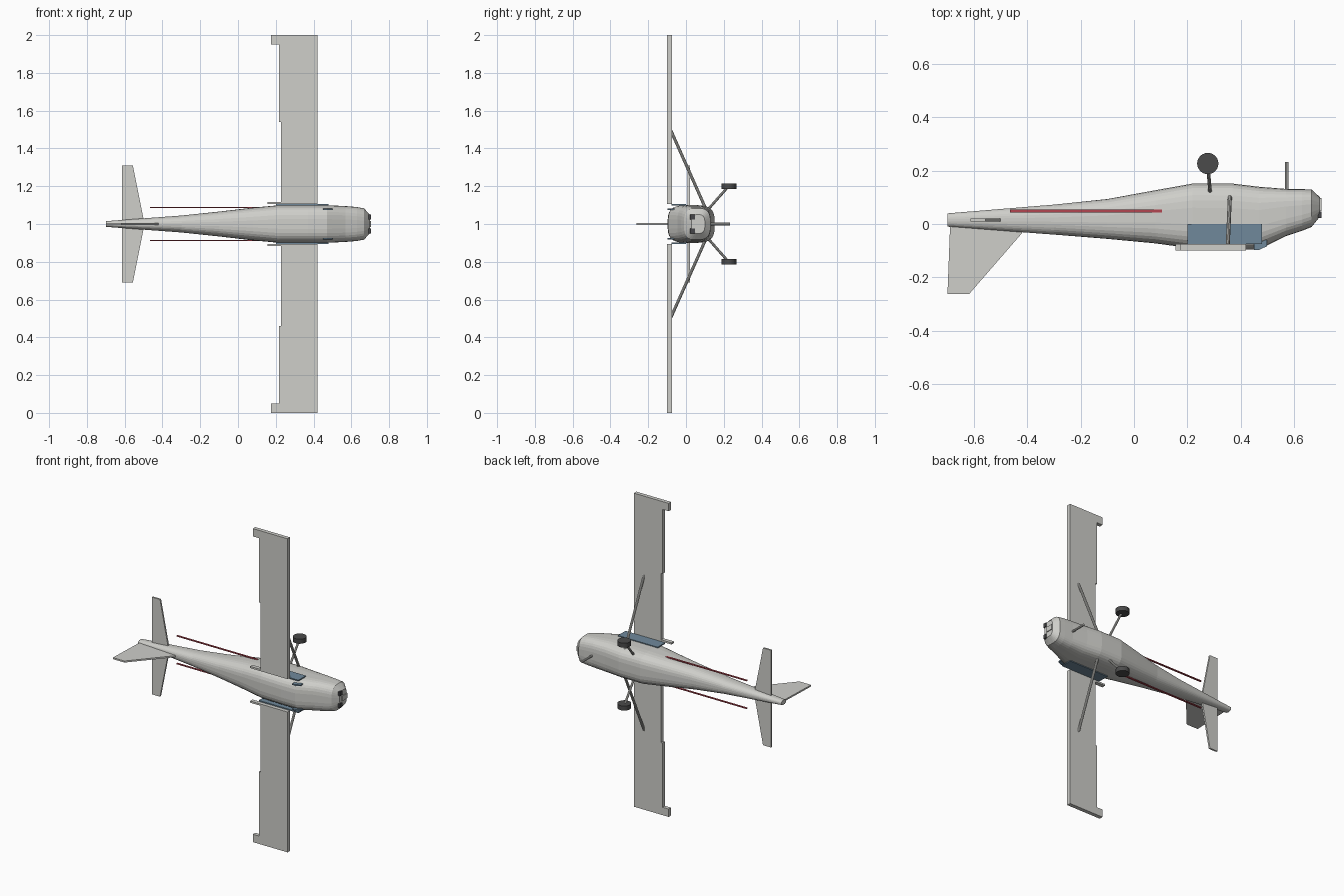
import bpy, bmesh, math
from mathutils import Vector

cube = bpy.data.objects.get("Cube")
if cube:
    bpy.data.objects.remove(cube, do_unlink=True)

MID = 1.0  # span runs along z, mirrored about this height


def material(name, rgb):
    m = bpy.data.materials.new(name)
    m.use_nodes = True
    m.diffuse_color = (*rgb, 1)
    m.node_tree.nodes["Principled BSDF"].inputs["Base Color"].default_value = (*rgb, 1)
    return m


grey = material("light grey", (0.62, 0.62, 0.59))
rubber = material("dark rubber", (0.07, 0.07, 0.07))
red = material("red", (0.45, 0.06, 0.08))
glass = material("blue glass", (0.16, 0.25, 0.33))
dark = material("dark intake", (0.06, 0.06, 0.065))


def finish(name, bm, mat):
    bmesh.ops.recalc_face_normals(bm, faces=bm.faces[:])
    mesh = bpy.data.meshes.new(name)
    bm.to_mesh(mesh)
    bm.free()
    mesh.materials.append(mat)
    ob = bpy.data.objects.new(name, mesh)
    bpy.context.collection.objects.link(ob)
    return ob


def prism(name, outline, start, end, mat, axis="z"):
    """Extrude an outline: (x, y) along z, or (x, z) along y."""
    bm = bmesh.new()
    place = (lambda a, b, c: (a, b, c)) if axis == "z" else (lambda a, b, c: (a, c, b))
    face = bm.faces.new([bm.verts.new(place(a, b, start)) for a, b in outline])
    out = bmesh.ops.extrude_face_region(bm, geom=[face])
    verts = [g for g in out["geom"] if isinstance(g, bmesh.types.BMVert)]
    bmesh.ops.translate(bm, verts=verts, vec=Vector(place(0, 0, end - start)))
    return finish(name, bm, mat)


def rect(x0, x1, y0, y1):
    return [(x0, y0), (x1, y0), (x1, y1), (x0, y1)]


def rod(name, p, q, radius, mat, sides=10):
    p, q = Vector(p), Vector(q)
    bm = bmesh.new()
    bmesh.ops.create_cone(bm, cap_ends=True, segments=sides, radius1=radius,
                          radius2=radius, depth=(q - p).length)
    turn = (q - p).to_track_quat("Z", "Y").to_matrix()
    bmesh.ops.rotate(bm, verts=bm.verts[:], cent=(0, 0, 0), matrix=turn)
    bmesh.ops.translate(bm, verts=bm.verts[:], vec=(p + q) / 2)
    return finish(name, bm, mat)


# Fuselage: x, roof y, belly y, half width, squareness
stations = [
    (-0.70, -0.01, 0.04, 0.015, 2.2),
    (-0.30, -0.04, 0.073, 0.045, 2.4),
    (-0.10, -0.056, 0.094, 0.066, 2.7),
    (0.08, -0.073, 0.127, 0.087, 3.0),
    (0.22, -0.092, 0.152, 0.10, 3.4),
    (0.37, -0.097, 0.152, 0.10, 3.4),
    (0.47, -0.095, 0.14, 0.10, 3.4),
    (0.57, -0.046, 0.132, 0.095, 3.4),
    (0.63, -0.026, 0.131, 0.09, 3.2),
    (0.667, -0.011, 0.13, 0.083, 3.0),
    (0.698, 0.028, 0.10, 0.05, 3.0),
]
SIDES = 32
bm = bmesh.new()
rings = []
for x, roof, belly, half, power in stations:
    ring = []
    for i in range(SIDES):
        a = math.tau * (i + 0.5) / SIDES
        c, s = math.cos(a), math.sin(a)
        y = (roof + belly) / 2 + math.copysign(abs(c) ** (2 / power), c) * (belly - roof) / 2
        z = MID + math.copysign(abs(s) ** (2 / power), s) * half
        ring.append(bm.verts.new((x, y, z)))
    rings.append(ring)
for a, b in zip(rings, rings[1:]):
    for i in range(SIDES):
        j = (i + 1) % SIDES
        bm.faces.new((a[i], a[j], b[j], b[i]))
bm.faces.new(rings[0])
bm.faces.new(rings[-1])
finish("fuselage", bm, grey)

# Tail surfaces
prism("tail_fin", [(-0.69, 0.0), (-0.70, -0.262), (-0.618, -0.262), (-0.42, -0.034), (-0.42, 0.0)],
      MID - 0.005, MID + 0.005, grey)
tip = 0.31
prism("tailplane", [(-0.614, MID - tip), (-0.557, MID - tip), (-0.495, MID),
                    (-0.557, MID + tip), (-0.614, MID + tip)], 0.009, 0.02, grey, "y")

# Parts that repeat on both sides
wing_outline = [(0.42, 0.105), (0.42, 1.0), (0.175, 1.0), (0.175, 0.95), (0.217, 0.95),
                (0.217, 0.54), (0.228, 0.54), (0.228, 0.116), (0.155, 0.116), (0.155, 0.105)]
for side, s in (("left", 1), ("right", -1)):
    def at(h):
        return MID + s * h

    prism(side + "_wing", [(x, at(h)) for x, h in wing_outline], -0.10, -0.075, grey, "y")
    rod(side + "_wing_strut", (0.352, -0.08, at(0.495)), (0.36, 0.105, at(0.08)), 0.008, grey)
    rod(side + "_gear_leg", (0.286, 0.115, at(0.075)), (0.277, 0.225, at(0.20)), 0.007, grey)
    rod(side + "_wheel", (0.277, 0.227, at(0.186)), (0.277, 0.227, at(0.215)), 0.04, rubber, 24)
    prism(side + "_stripe", rect(-0.465, 0.105, 0.043, 0.055), at(0.086), at(0.091), red)
    prism(side + "_window", rect(0.20, 0.48, -0.076, 0.0), at(0.098), at(0.105), glass)
    prism(side + "_windscreen_corner", [(0.45, -0.097), (0.47, -0.097), (0.50, -0.083), (0.50, -0.06),
                                        (0.45, -0.06)], at(0.075), at(0.083), glass)
    prism(side + "_intake", rect(0.69, 0.703, 0.022, 0.047), at(0.024), at(0.05), dark)

# Nose gear leg and lower nose outlet
rod("nose_leg", (0.573, 0.11, MID), (0.573, 0.232, MID), 0.007, grey)
prism("nose_outlet", rect(0.685, 0.703, 0.048, 0.098), MID - 0.016, MID + 0.016, grey)
